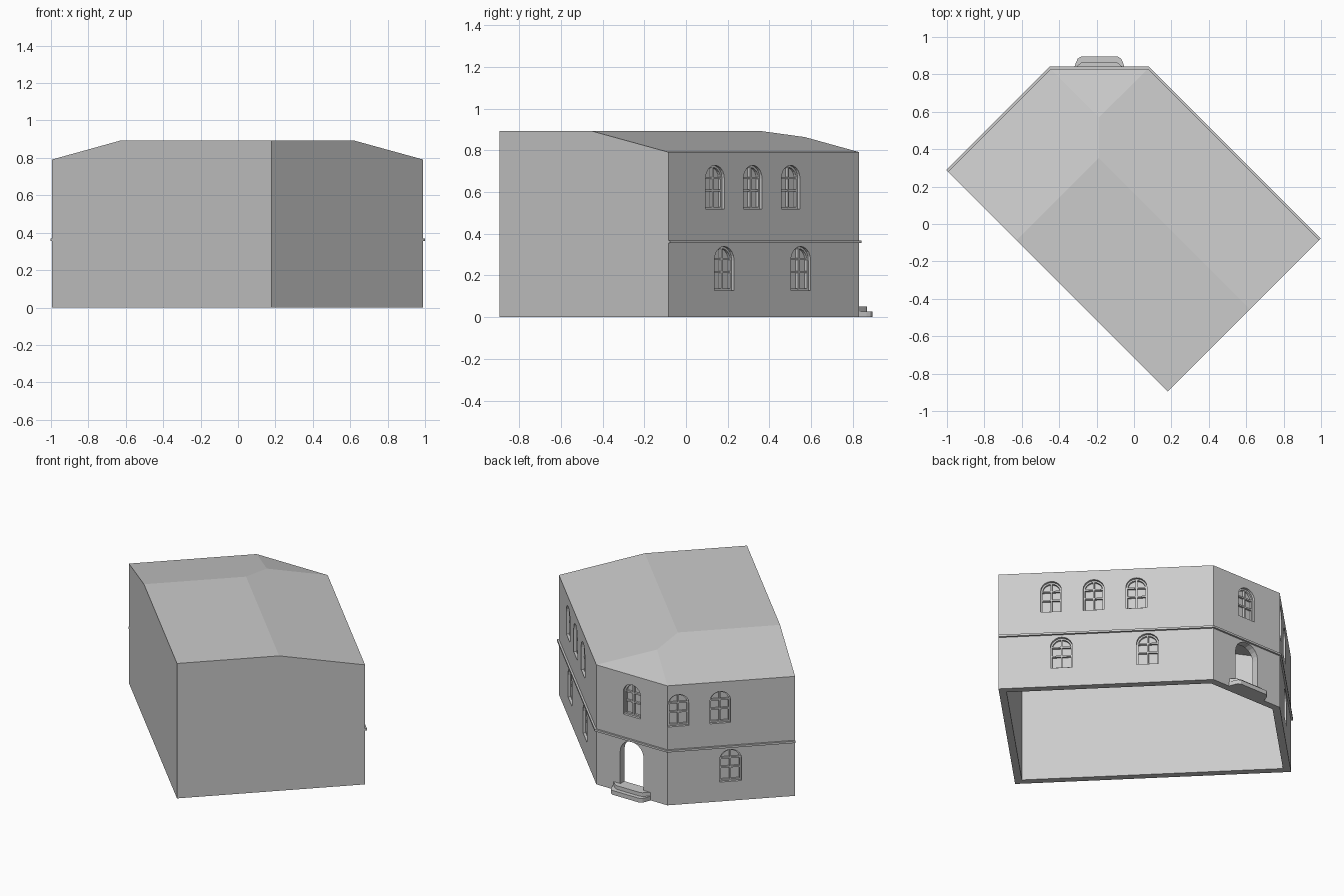
import bpy, bmesh, math
from mathutils import Vector, Matrix

if "Cube" in bpy.data.objects:
    bpy.data.objects.remove(bpy.data.objects["Cube"])

EAVE, TOP, THICK, RECESS = 0.791, 0.893, 0.045, 0.03
A, B, C, D, E = [Vector(p) for p in
                 ((-.995, .28), (.18, -.895), (.99, -.085), (.075, .83), (-.445, .83))]


def finish(name, bm):
    bmesh.ops.recalc_face_normals(bm, faces=bm.faces)
    me = bpy.data.meshes.new(name)
    bm.to_mesh(me)
    bm.free()
    ob = bpy.data.objects.new(name, me)
    bpy.context.collection.objects.link(ob)
    return ob


def wall_frame(p, q):
    """Local x along the wall, y up, z outwards."""
    u = (q - p).normalized()
    m = Matrix(((u.x, 0, u.y, p.x), (u.y, 0, -u.x, p.y), (0, 1, 0, 0), (0, 0, 0, 1)))
    return m


def prism(bm, m, pts, d0, d1):
    lo = [bm.verts.new(m @ Vector((x, y, d0))) for x, y in pts]
    hi = [bm.verts.new(m @ Vector((x, y, d1))) for x, y in pts]
    bm.faces.new(lo[::-1])
    bm.faces.new(hi)
    for i in range(len(pts)):
        j = (i + 1) % len(pts)
        bm.faces.new((lo[i], lo[j], hi[j], hi[i]))


def ring(bm, m, outer, inner, d0, d1):
    loops = [[bm.verts.new(m @ Vector((x, y, d))) for x, y in pts]
             for pts, d in ((outer, d0), (outer, d1), (inner, d1), (inner, d0))]
    n = len(outer)
    for k in range(4):
        a, b = loops[k], loops[(k + 1) % 4]
        for i in range(n):
            j = (i + 1) % n
            bm.faces.new((a[i], a[j], b[j], b[i]))


def arch(u, w, z0, z1, inset=0, n=10):
    r = w / 2 - inset
    zc = z1 - w / 2
    return [(u - r, z0 + inset), (u + r, z0 + inset)] + [
        (u + r * math.cos(math.pi * i / n), zc + r * math.sin(math.pi * i / n))
        for i in range(n + 1)]


def rect(x0, x1, y0, y1):
    return [(x0, y0), (x1, y0), (x1, y1), (x0, y1)]


# Building shell: walls and hipped roof with a flat top, open underneath
bm = bmesh.new()
base = [bm.verts.new((p.x, p.y, 0)) for p in (A, B, C, D, E)]
eave = [bm.verts.new((p.x, p.y, TOP if p is B else EAVE)) for p in (A, B, C, D, E)]
p1, h1, p2, h2 = [bm.verts.new(v) for v in (
    (-.6275, -.0875, TOP), (-.1875, .3525, TOP), (.62, -.455, TOP), (-.1875, .57, .863))]
a, b, c, d, e = eave
for f in ((base[0], base[1], b, p1, a), (base[1], base[2], c, p2, b),
          (base[2], base[3], d, c), (base[3], base[4], e, d), (base[4], base[0], a, e),
          (p1, b, p2, h1), (a, p1, h1, h2, e), (c, d, h2, h1, p2), (d, e, h2)):
    bm.faces.new(f)
building = finish("building_shell", bm)

# Openings: (wall, distance along wall, width, bottom, top)
right, front, left = wall_frame(C, D), wall_frame(D, E), wall_frame(E, A)
upper, lower = (.126, .518, .728), (.134, .128, .339)
windows = [(right, u, *upper) for u in (.317, .573, .83)]
windows += [(right, u, *lower) for u in (.379, .898)]
windows += [(left, u, *upper) for u in (.068, .322)] + [(left, .385, *lower)]
windows += [(front, .26, *upper)]

# Cutters for window recesses and the open doorway
bm = bmesh.new()
for m, *w in windows:
    prism(bm, m, arch(*w), -RECESS, .02)
prism(bm, front, arch(.26, .172, .05, .35), -.12, .02)
cutter = finish("opening_cutter", bm)
cutter.hide_render = True

solid = building.modifiers.new("walls", 'SOLIDIFY')
solid.thickness, solid.offset, solid.use_even_offset = THICK, -1, True
cut = building.modifiers.new("openings", 'BOOLEAN')
cut.operation, cut.solver, cut.object = 'DIFFERENCE', 'EXACT', cutter
bpy.context.view_layer.objects.active = building
for mod in ("walls", "openings"):
    bpy.ops.object.modifier_apply(modifier=mod)
bpy.data.objects.remove(cutter)

# Window frames and glazing bars
bm = bmesh.new()
for m, u, w, z0, z1 in windows:
    h, r, t = z1 - z0, w / 2 - .004, .005
    ring(bm, m, arch(u, w, z0, z1), arch(u, w, z0, z1, .01), -RECESS, -.016)
    prism(bm, m, rect(u - t, u + t, z0 + .004, z1 - .004), -RECESS, -.015)
    for k in (.42, .71):
        z = z0 + k * h
        prism(bm, m, rect(u - r, u + r, z - t, z + t), -RECESS, -.017)
finish("window_frames", bm)

# String course between the floors, mitred around the three facades
bm = bmesh.new()
k = .012
n1 = Vector((1, 1)).normalized()
n2 = Vector((0, 1))
n3 = Vector((-1, 1)).normalized()
miter = lambda p, q: (p + q) * k / (1 + p.dot(q))
path = [C, D, E, A]
outer = [C + n1 * k, D + miter(n1, n2), E + miter(n2, n3), A + n3 * k]
prism(bm, Matrix.Identity(4), [(p.x, p.y) for p in path + outer[::-1]], .355, .368)
finish("string_course", bm)

# Two rounded entrance steps
bm = bmesh.new()
for half, z0, z1 in (
        ([(.137, 0), (.125, .035), (.115, .055), (.098, .065)], 0, .028),
        ([(.135, 0), (.11, .022), (.098, .032), (.08, .037)], .028, .052)):
    pts = half + [(-x, y) for x, y in half[::-1]]
    prism(bm, Matrix.Translation((-.185, .83, 0)), pts, z0, z1)
finish("entrance_steps", bm)
